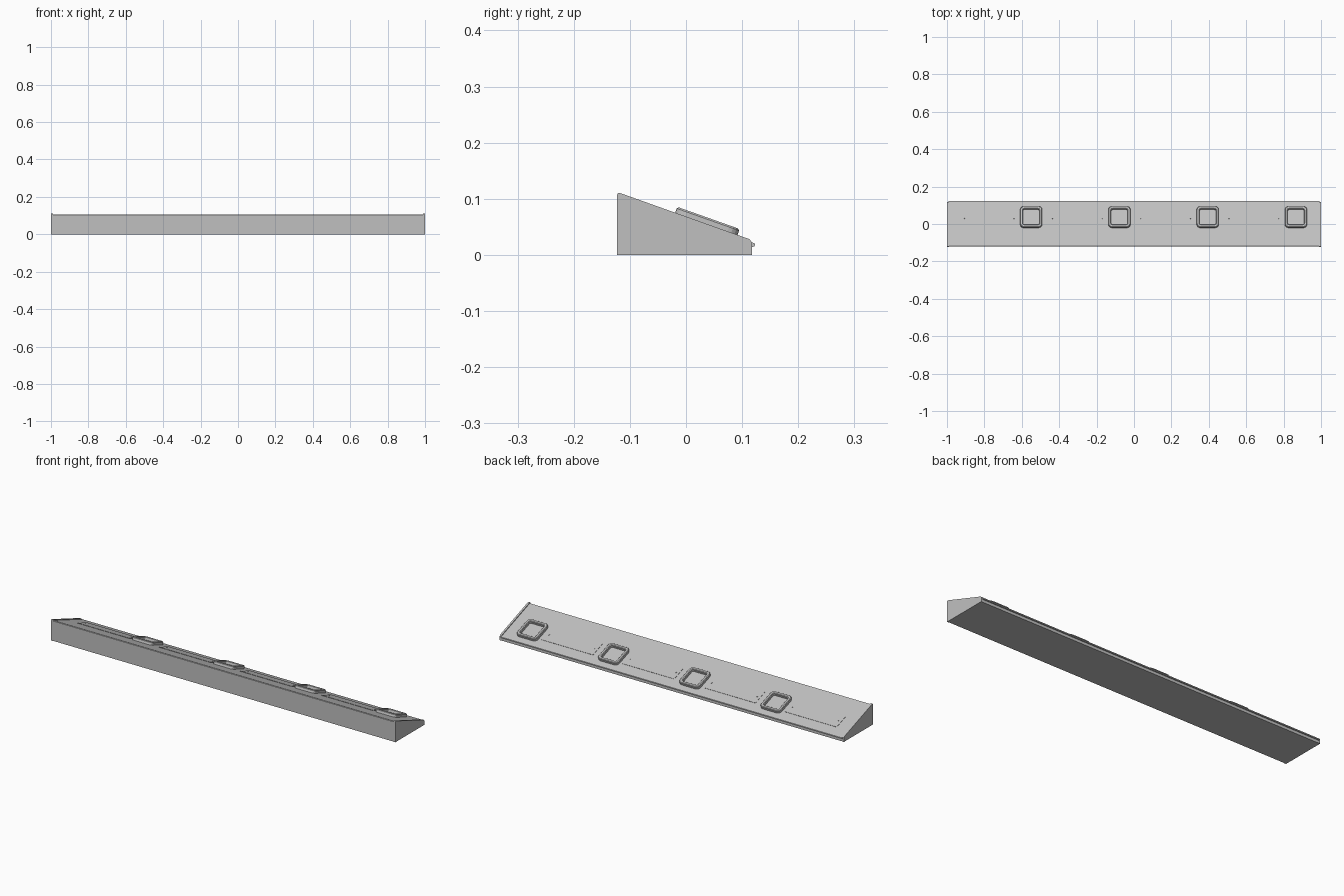
import bpy, bmesh, math
from mathutils import Matrix

if "Cube" in bpy.data.objects:
    bpy.data.objects.remove(bpy.data.objects["Cube"])

grey = bpy.data.materials.new("light_grey")
grey.diffuse_color = (0.53, 0.53, 0.53, 1)
grey.use_nodes = True
grey.node_tree.nodes["Principled BSDF"].inputs["Base Color"].default_value = grey.diffuse_color

SLOPE = math.atan2(0.082, 0.231)          # tilt of the top face


def finish(name, bm, matrix=None):
    bmesh.ops.recalc_face_normals(bm, faces=bm.faces)
    me = bpy.data.meshes.new(name)
    bm.to_mesh(me)
    bm.free()
    me.materials.append(grey)
    ob = bpy.data.objects.new(name, me)
    bpy.context.collection.objects.link(ob)
    if matrix:
        ob.matrix_world = matrix
    return ob


def extrude_profile(name, pts, x0, x1):
    """Extrude a (y, z) outline along x."""
    bm = bmesh.new()
    f = bm.faces.new([bm.verts.new((x0, y, z)) for y, z in pts])
    r = bmesh.ops.extrude_face_region(bm, geom=[f])
    verts = [v for v in r["geom"] if isinstance(v, bmesh.types.BMVert)]
    bmesh.ops.translate(bm, verts=verts, vec=(x1 - x0, 0, 0))
    return finish(name, bm)


def on_slope(x, y):
    """Placement on the tilted top face."""
    z = 0.106 - (y + 0.118) * math.tan(SLOPE)
    return Matrix.Translation((x, y, z)) @ Matrix.Rotation(-SLOPE, 4, 'X')


def rounded_square(half, radius, steps=4):
    pts = []
    for k in range(4):
        sx, sy = [(1, 1), (-1, 1), (-1, -1), (1, -1)][k]
        for i in range(steps + 1):
            a = math.pi / 2 * (k + i / steps)
            pts.append((sx * (half - radius) + radius * math.cos(a),
                        sy * (half - radius) + radius * math.sin(a)))
    return pts


def ring(name, matrix):
    """Raised square frame with rounded corners and softened top edges."""
    bm = bmesh.new()
    section = [(0.059, 0.019, -0.002), (0.059, 0.019, 0.012), (0.056, 0.016, 0.015),
               (0.047, 0.010, 0.015), (0.044, 0.008, 0.012), (0.044, 0.008, -0.002)]
    loops = [[bm.verts.new((x, y, h)) for x, y in rounded_square(half, rad)]
             for half, rad, h in section]
    n = len(loops[0])
    for j in range(len(loops)):
        a, b = loops[j], loops[(j + 1) % len(loops)]
        for i in range(n):
            bm.faces.new((a[i], a[(i + 1) % n], b[(i + 1) % n], b[i]))
    return finish(name, bm, matrix)


def plate(name, matrix, sx, sy, top):
    bm = bmesh.new()
    bmesh.ops.create_cube(bm, size=1)
    bmesh.ops.scale(bm, vec=(sx, sy, top + 0.002), verts=bm.verts)
    bmesh.ops.translate(bm, vec=(0, 0, (top - 0.002) / 2), verts=bm.verts)
    return finish(name, bm, matrix)


def screw(name, matrix):
    bm = bmesh.new()
    bmesh.ops.create_cone(bm, cap_ends=True, segments=12, radius1=0.004,
                          radius2=0.003, depth=0.004)
    bmesh.ops.translate(bm, vec=(0, 0, 0.001), verts=bm.verts)
    return finish(name, bm, matrix)


# Wedge body with a rolled lip along the low back edge
body = [(-0.121, 0.0), (-0.121, 0.104), (-0.118, 0.106), (0.113, 0.024),
        (0.118, 0.022), (0.122, 0.021), (0.123, 0.018), (0.122, 0.015),
        (0.117, 0.014), (0.117, 0.0)]
extrude_profile("wedge_body", body, -0.992, 0.992)

# End plates, standing slightly proud of the body
end = [(-0.123, 0.0), (-0.123, 0.107), (-0.121, 0.110), (-0.117, 0.110),
       (0.113, 0.028), (0.118, 0.022), (0.118, 0.0)]
for side, x in (("left", -1.0), ("right", 0.99)):
    extrude_profile(side + "_end_plate", end, x, x + 0.01)

# Four frames, each with a cover panel and two screws beside it
for i in range(4):
    x = -0.55 + 0.472 * i
    ring(f"frame_{i + 1}", on_slope(x, 0.035))
    px = x - 0.225
    plate(f"cover_panel_{i + 1}", on_slope(px, 0.03), 0.30, 0.085, 0.0015)
    for s in (-1, 1):
        screw(f"screw_{i + 1}_{'a' if s < 0 else 'b'}", on_slope(px + s * 0.133, 0.03))
